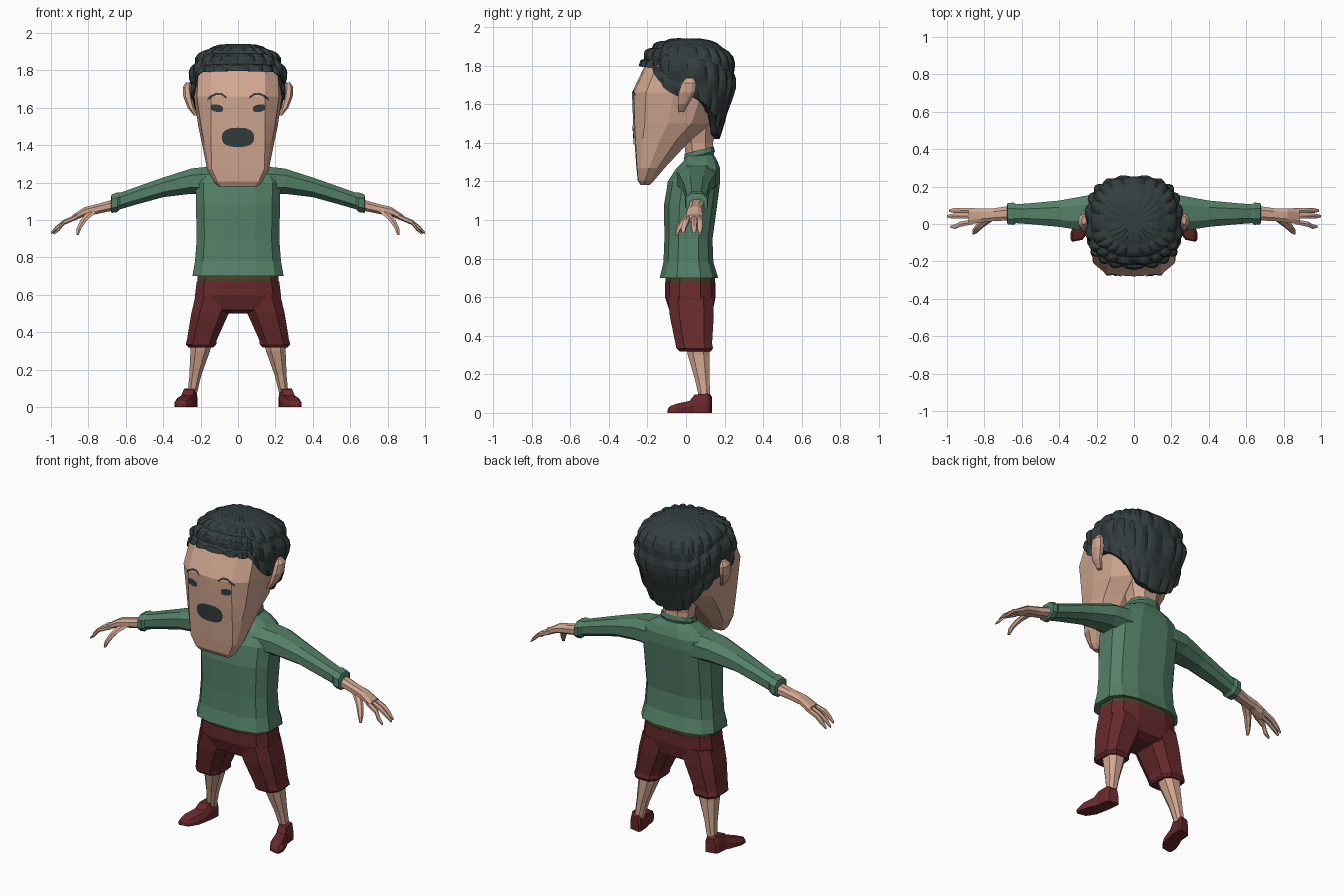
import bpy, bmesh, math
from mathutils import Vector
from mathutils.bvhtree import BVHTree

if "Cube" in bpy.data.objects:
    bpy.data.objects.remove(bpy.data.objects["Cube"])

def material(name, rgb):
    m = bpy.data.materials.new(name)
    m.diffuse_color = (*rgb, 1)
    m.use_nodes = True
    m.node_tree.nodes["Principled BSDF"].inputs["Base Color"].default_value = m.diffuse_color
    return m

SKIN = material("skin", (0.64, 0.385, 0.28))
HAIR = material("dark_hair", (0.034, 0.046, 0.047))
GREEN = material("green_knit", (0.088, 0.215, 0.138))
RED = material("maroon_cloth", (0.135, 0.023, 0.026))
SHOE = material("red_shoe", (0.145, 0.022, 0.025))
OLIVE = material("olive_band", (0.07, 0.055, 0.021))
X, Y, Z = Vector((1, 0, 0)), Vector((0, 1, 0)), Vector((0, 0, 1))

def finish(name, bm, mat):
    bmesh.ops.recalc_face_normals(bm, faces=bm.faces)
    me = bpy.data.meshes.new(name)
    bm.to_mesh(me)
    bm.free()
    me.materials.append(mat)
    ob = bpy.data.objects.new(name, me)
    bpy.context.collection.objects.link(ob)
    return ob

def loft(name, rings, mat):
    """Skin a list of equal-sized point rings and cap both ends."""
    bm = bmesh.new()
    vs = [[bm.verts.new(p) for p in r] for r in rings]
    n = len(rings[0])
    for a, b in zip(vs, vs[1:]):
        for i in range(n):
            bm.faces.new((a[i], a[(i + 1) % n], b[(i + 1) % n], b[i]))
    bm.faces.new(vs[0])
    bm.faces.new(vs[-1])
    return finish(name, bm, mat)

def spow(v, e):
    return math.copysign(abs(v) ** e, v)

def tube(name, stations, mat, u=X, v=Y, n=8, p=2.4, side=1):
    """Loft of superellipses; station = x, y, z, radius along u, radius along v."""
    rings = []
    for x, y, z, ru, rv in stations:
        r = []
        for i in range(n):
            a = 2 * math.pi * (i + 0.5) / n
            q = Vector((x, y, z)) + u * ru * spow(math.cos(a), 2 / p) + v * rv * spow(math.sin(a), 2 / p)
            q.x *= side
            r.append(q)
        rings.append(r)
    return loft(name, rings, mat)

def body(name, rows, mat, n=12, p=3):
    """Vertical loft; row = z, half width, front y, back y."""
    return tube(name, [(0, (f + b) / 2, z, w, (b - f) / 2) for z, w, f, b in rows], mat, n=n, p=p)

# Head: long flat face with a narrow chin
rings = []
for z, w, f, b in [(1.18, .105, -.235, -.19), (1.205, .13, -.25, -.165), (1.27, .165, -.257, -.11),
                   (1.42, .195, -.268, .03), (1.50, .212, -.274, .13), (1.66, .236, -.28, .2),
                   (1.80, .228, -.213, .2), (1.90, .14, -.1, .14)]:
    d = b - f
    half = [(min(.145, .85 * w), f + .02 * d), (.93 * w, f + .15 * d), (w, f + .45 * d),
            (.9 * w, f + .75 * d), (.5 * w, b)]
    rings.append([(0, f, z)] + [(x, y, z) for x, y in half] + [(-x, y, z) for x, y in reversed(half)])
head = loft("head", rings, SKIN)
tube("neck", [(0, .075, 1.28, .085, .075), (0, .065, 1.40, .09, .08), (0, .05, 1.52, .12, .12)], SKIN)

# Painted face: thin plates laid onto the face surface
tree = BVHTree.FromObject(head, bpy.context.evaluated_depsgraph_get())

def face_plate(name, cx, cz, outline):
    bm = bmesh.new()
    def put(x, z):
        hit = tree.ray_cast(Vector((x, -2, z)), Y)[0]
        return bm.verts.new((x, (hit.y if hit else -.25) - .005, z))
    rows = [[put(cx + (x - cx) * k, cz + (z - cz) * k) for x, z in outline] for k in (.35, .7, 1)]
    n = len(outline)
    bm.faces.new(rows[0])
    for a, b in zip(rows, rows[1:]):
        for i in range(n):
            bm.faces.new((a[i], a[(i + 1) % n], b[(i + 1) % n], b[i]))
    bmesh.ops.triangulate(bm, faces=bm.faces)
    ob = finish(name, bm, HAIR)
    if ob.data.polygons[0].normal.y > 0:
        ob.data.flip_normals()

def oval(cx, cz, rx, rz, tilt=0, n=16, p=2.5):
    pts = []
    for i in range(n):
        a = 2 * math.pi * i / n
        x, z = rx * spow(math.cos(a), 2 / p), rz * spow(math.sin(a), 2 / p)
        pts.append((cx + x, cz + z + tilt * x))
    return pts

face_plate("mouth", 0, 1.442, oval(0, 1.442, .087, .052))
for s, tag in ((1, "left"), (-1, "right")):
    face_plate("eye_" + tag, s * .113, 1.598, oval(s * .113, 1.598, .034, .02, s * .15))
    # Brow: a chain of small arched segments
    arc = [(.062, 1.655), (.085, 1.673), (.115, 1.675), (.14, 1.664), (.162, 1.645)]
    for i, ((x0, z0), (x1, z1)) in enumerate(zip(arc, arc[1:])):
        h = .006
        face_plate(f"brow_{tag}_{i}", s * (x0 + x1) / 2, (z0 + z1) / 2,
                   [(s * x0, z0 - h), (s * x1, z1 - h), (s * x1, z1 + h), (s * x0, z0 + h)])

# Hair: boxy dome with curl lumps and a hairline that drops to the nape
HAIRLINE = [(0, 1.797), (48, 1.79), (66, 1.69), (80, 1.645), (95, 1.635), (120, 1.56), (145, 1.45), (180, 1.42)]

def hairline(deg):
    for (a, za), (b, zb) in zip(HAIRLINE, HAIRLINE[1:]):
        if deg <= b:
            return za + (zb - za) * (deg - a) / (b - a)
    return HAIRLINE[-1][1]

COLS, ROWS, TOP, MID = 80, 14, 1.942, 1.72
rings = []
for j in range(1, ROWS + 2):
    t = min(j, ROWS) / ROWS
    ring = []
    for i in range(COLS):
        a = 2 * math.pi * i / COLS
        deg = math.degrees(a)
        z = TOP - (TOP - hairline(min(deg, 360 - deg))) * t ** 1.9
        if z > MID:
            r = (1 - ((z - MID) / (TOP - MID)) ** 2.6) ** (1 / 2.6)
        else:
            r = 1 - .36 * ((MID - z) / .3) ** 1.5
        lump = abs(math.sin(10 * a + (math.pi / 2) * (int(t * 3.5) % 2))) * abs(math.sin(3.5 * math.pi * t))
        k = 1 + .075 * lump * min(1, 2 * t)
        if j > ROWS:
            k = .82                      # tuck the lower edge inwards
        ring.append((.25 * r * k * spow(math.sin(a), .75),
                     .008 - .242 * r * k * spow(math.cos(a), .75),
                     z + (.02 * lump * t if j < ROWS else 0)))
    rings.append(ring)
loft("curly_hair", rings, HAIR)

# Shirt body, collar, waistband and hips
body("shirt", [(.70, .24, -.13, .16), (.70, .25, -.14, .17), (.78, .235, -.12, .145), (.90, .226, -.115, .14),
               (1.08, .23, -.117, .165), (1.20, .232, -.097, .18), (1.265, .2, -.055, .18),
               (1.305, .15, -.015, .165), (1.34, .09, 0, .145)], GREEN)
tube("collar", [(0, .07, 1.32, .095, .075), (0, .07, 1.338, .105, .082), (0, .068, 1.362, .1, .078),
                (0, .068, 1.355, .08, .06)], GREEN, v=Vector((0, 1, .25)), n=12)
body("waistband", [(.665, .222, -.108, .153), (.71, .222, -.108, .153)], OLIVE)
body("shorts_hips", [(.675, .225, -.112, .156), (.60, .235, -.112, .156), (.52, .235, -.085, .14),
                     (.50, .06, -.04, .1)], RED)

for s, tag in ((1, "left"), (-1, "right")):
    # Ear
    tube("ear_" + tag, [(.225, -.025, 1.56, .012, .014), (.25, -.015, 1.60, .02, .03), (.268, .005, 1.66, .026, .045),
                        (.273, .015, 1.71, .024, .04), (.268, .02, 1.735, .012, .02)], SKIN, side=s)
    # Sleeve with turned cuff
    tube("sleeve_" + tag, [(.12, .055, 1.21, .115, .085), (.25, .057, 1.208, .102, .072), (.40, .055, 1.175, .075, .056),
                           (.55, .055, 1.128, .06, .05), (.63, .055, 1.102, .054, .047), (.645, .055, 1.095, .064, .056),
                           (.675, .055, 1.088, .06, .053), (.68, .055, 1.085, .045, .04)], GREEN, u=Y, v=Z, side=s)
    # Forearm, palm, fingers and thumb
    tube("hand_" + tag, [(.66, .058, 1.082, .042, .032), (.75, .05, 1.06, .036, .028), (.82, .045, 1.045, .04, .026),
                         (.885, .042, 1.01, .047, .018)], SKIN, u=Y, v=Z, side=s)
    for i, (y0, y1, tip) in enumerate([(.073, .072, .99), (.043, .042, 1.0), (.012, -.014, .98)]):
        tube(f"finger_{tag}_{i}", [(.86, y0, 1.018, .014, .014), (.93, (y0 + y1) / 2, .988, .016, .014),
                                   (tip - .025, y1, .955, .014, .012), (tip, y1, .93, .007, .006)],
             SKIN, u=Y, v=Z, n=6, side=s)
    tube("thumb_" + tag, [(.78, .03, 1.045, .03, .02), (.825, -.01, 1.0, .02, .018), (.85, -.038, .955, .014, .015),
                          (.858, -.05, .92, .007, .007)], SKIN, n=6, side=s)
    # Shorts leg
    tube("shorts_leg_" + tag, [(.12, .025, .60, .112, .125), (.15, .03, .50, .105, .12), (.193, .04, .36, .084, .1),
                               (.198, .045, .335, .086, .1), (.198, .048, .318, .07, .085)], RED, p=3, side=s)
    # Lower leg
    tube("leg_" + tag, [(.197, .06, .36, .066, .066), (.202, .065, .30, .056, .06), (.228, .085, .17, .034, .04),
                        (.245, .097, .07, .026, .03)], SKIN, side=s)
    # Shoe: box sections from heel to toe, turned outwards
    rings = []
    for x, y, w, h in [(.255, .13, .03, .085), (.256, .115, .04, .10), (.262, .05, .04, .095),
                       (.272, .025, .044, .062), (.29, -.04, .05, .048), (.302, -.08, .036, .034), (.303, -.09, .026, .02)]:
        dy = -.2 * w
        prof = [(-1, 0), (1, 0), (1, .5), (.7, 1), (-.7, 1), (-1, .5)]
        rings.append([(s * (x + k * w), y + k * dy, h * q) for k, q in prof])
    loft("shoe_" + tag, rings, SHOE)
